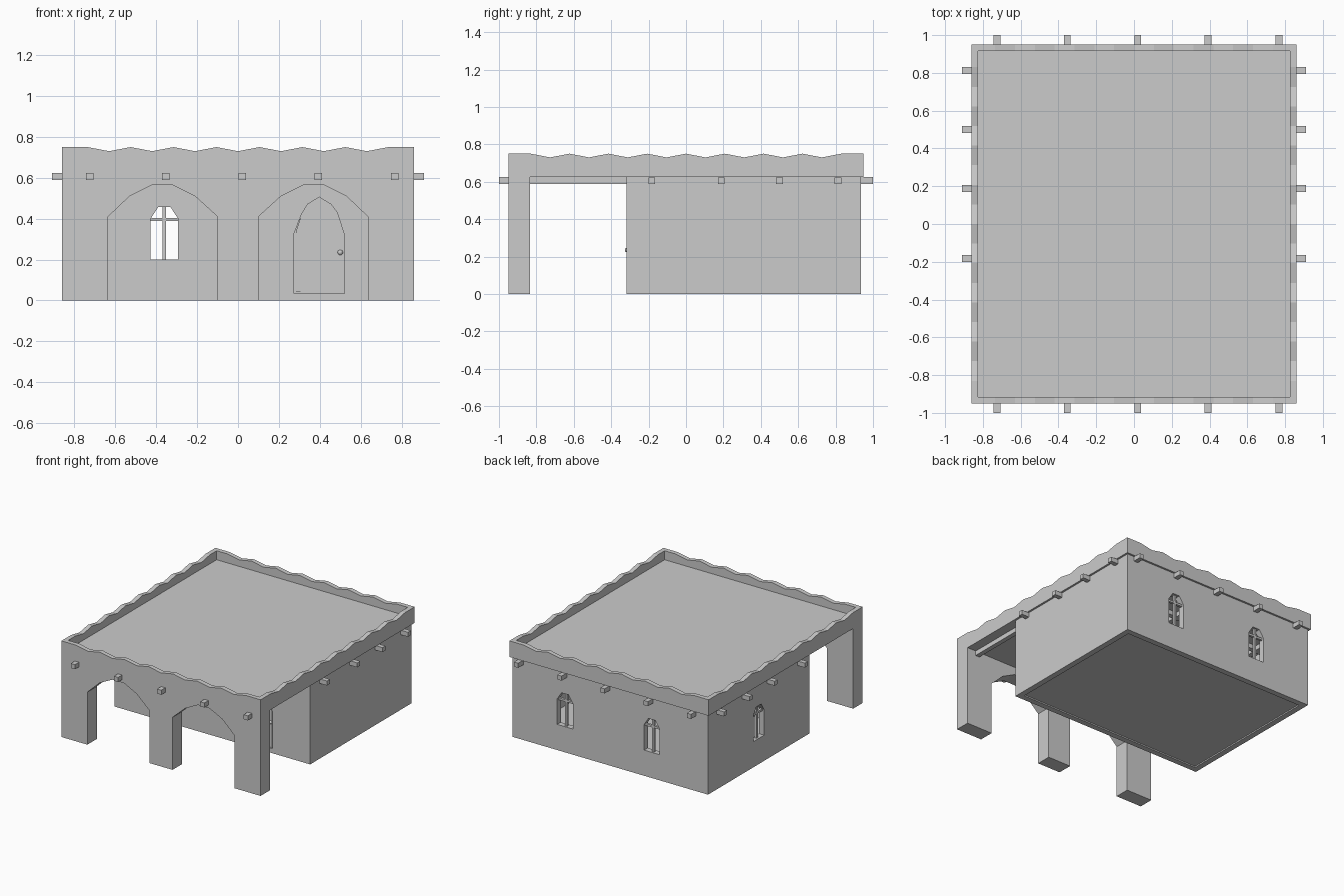
import bpy, bmesh
from mathutils import Vector

if "Cube" in bpy.data.objects:
    bpy.data.objects.remove(bpy.data.objects["Cube"])


def prism(name, pts, a, b, axis='y'):
    """Extrude a (u, z) outline from a to b along the y or x axis."""
    bm = bmesh.new()
    def place(u, z, d):
        return Vector((u, d, z)) if axis == 'y' else Vector((d, u, z))
    face = bm.faces.new([bm.verts.new(place(u, z, a)) for u, z in pts])
    ext = bmesh.ops.extrude_face_region(bm, geom=[face])
    verts = [v for v in ext['geom'] if isinstance(v, bmesh.types.BMVert)]
    shift = place(0, 0, b - a)
    bmesh.ops.translate(bm, vec=shift, verts=verts)
    bmesh.ops.recalc_face_normals(bm, faces=bm.faces)
    me = bpy.data.meshes.new(name)
    bm.to_mesh(me)
    bm.free()
    ob = bpy.data.objects.new(name, me)
    bpy.context.collection.objects.link(ob)
    return ob


def box(name, x0, x1, y0, y1, z0, z1):
    return prism(name, [(x0, z0), (x1, z0), (x1, z1), (x0, z1)], y0, y1)


def cut(target, cutter):
    cutter.hide_render = True
    cutter.hide_set(True)
    mod = target.modifiers.new("cut", 'BOOLEAN')
    mod.operation = 'DIFFERENCE'
    mod.solver = 'EXACT'
    mod.object = cutter


CEIL = 0.625      # underside of roof and parapet
X, Y = 0.86, 0.95  # outer half sizes

# Front arcade: one outline running round both arches
arch = [(0.10, 0), (0.10, 0.41), (0.21, 0.51), (0.32, 0.565),
        (0.42, 0.565), (0.53, 0.51), (0.635, 0.41), (0.635, 0)]
left_arch = [(-x, z) for x, z in reversed(arch)]
prism("front_arcade", [(-X, 0)] + left_arch + arch + [(X, 0), (X, CEIL), (-X, CEIL)], -Y, -0.833)


# Wavy parapet on all four sides
def wavy(half, peak, valleys):
    step = 2 * peak / (2 * valleys)
    top = [(peak - i * step, 0.73 if i % 2 else 0.75) for i in range(2 * valleys + 1)]
    return [(-half, CEIL), (half, CEIL), (half, 0.75)] + top + [(-half, 0.75)]


T = 0.035
for s, tag in ((-1, "front"), (1, "back")):
    prism("parapet_" + tag, wavy(X, 0.735, 7), s * Y, s * (Y - T))
for s, tag in ((-1, "left"), (1, "right")):
    prism("parapet_" + tag, wavy(Y, 0.83, 8), s * X, s * (X - T), 'x')

# Flat roof slab
box("roof_slab", -X + T, X - T, -Y + T, Y - T, CEIL, 0.68)

# Hollow room behind the porch
WX, Y0, Y1, W = 0.845, -0.317, 0.935, 0.045
room = box("room_walls", -WX, WX, Y0, Y1, 0, CEIL)
cut(room, box("room_cutter", -WX + W, WX - W, Y0 + W, Y1 - W, -0.1, 0.8))
box("floor", -WX + W, WX - W, Y0 + W, Y1 - W, 0.01, 0.03)


# Windows with cross bars
def window(c, a, b, axis, tag):
    pts = [(c - 0.067, 0.2), (c + 0.067, 0.2), (c + 0.067, 0.40),
           (c + 0.03, 0.457), (c - 0.03, 0.457), (c - 0.067, 0.40)]
    cut(room, prism("window_cutter_" + tag, pts, a - 0.02, b + 0.02, axis))
    m = (a + b) / 2
    for name, u, z0, z1 in (("mullion_", 0.009, 0.195, 0.46), ("crossbar_", 0.07, 0.388, 0.404)):
        prism(name + tag, [(c - u, z0), (c + u, z0), (c + u, z1), (c - u, z1)],
              m - 0.009, m + 0.009, axis)


window(-0.36, Y0, Y0 + W, 'y', "front")
window(-0.36, Y1 - W, Y1, 'y', "back_left")
window(0.39, Y1 - W, Y1, 'y', "back_right")
window(0.31, -WX, -WX + W, 'x', "left")

# Pointed door with jamb, hinge strip and knob
door = [(0.275, 0.035), (0.52, 0.035), (0.52, 0.32), (0.485, 0.43),
        (0.455, 0.47), (0.397, 0.505), (0.34, 0.47), (0.31, 0.42), (0.275, 0.33)]
cut(room, prism("door_cutter", door, Y0 - 0.02, Y0 + W + 0.02))
prism("door_frame", door, Y0 + 0.012, Y0 + W)
prism("door", [(0.398 + (x - 0.398) * 0.95, 0.27 + (z - 0.27) * 0.96) for x, z in door],
      Y0 + 0.005, Y0 + 0.03)
prism("door_hinge_strip", [(0.283, 0.045), (0.305, 0.045), (0.305, 0.405), (0.283, 0.335)],
      Y0 + 0.002, Y0 + 0.02)
bpy.ops.mesh.primitive_uv_sphere_add(segments=12, ring_count=8, radius=0.013,
                                     location=(0.5, Y0 + 0.003, 0.235))
bpy.context.object.name = "door_knob"

# Roof beams poking through the walls
H = 0.018
for i, x in enumerate((-0.725, -0.353, 0.02, 0.392, 0.767)):
    box(f"long_beam_{i}", x - H, x + H, -1, 1, 0.588, CEIL - 0.001)
for i, y in enumerate((-0.183, 0.188, 0.5, 0.813)):
    box(f"cross_beam_{i}", -0.91, 0.91, y - H, y + H, 0.5885, CEIL - 0.0015)
